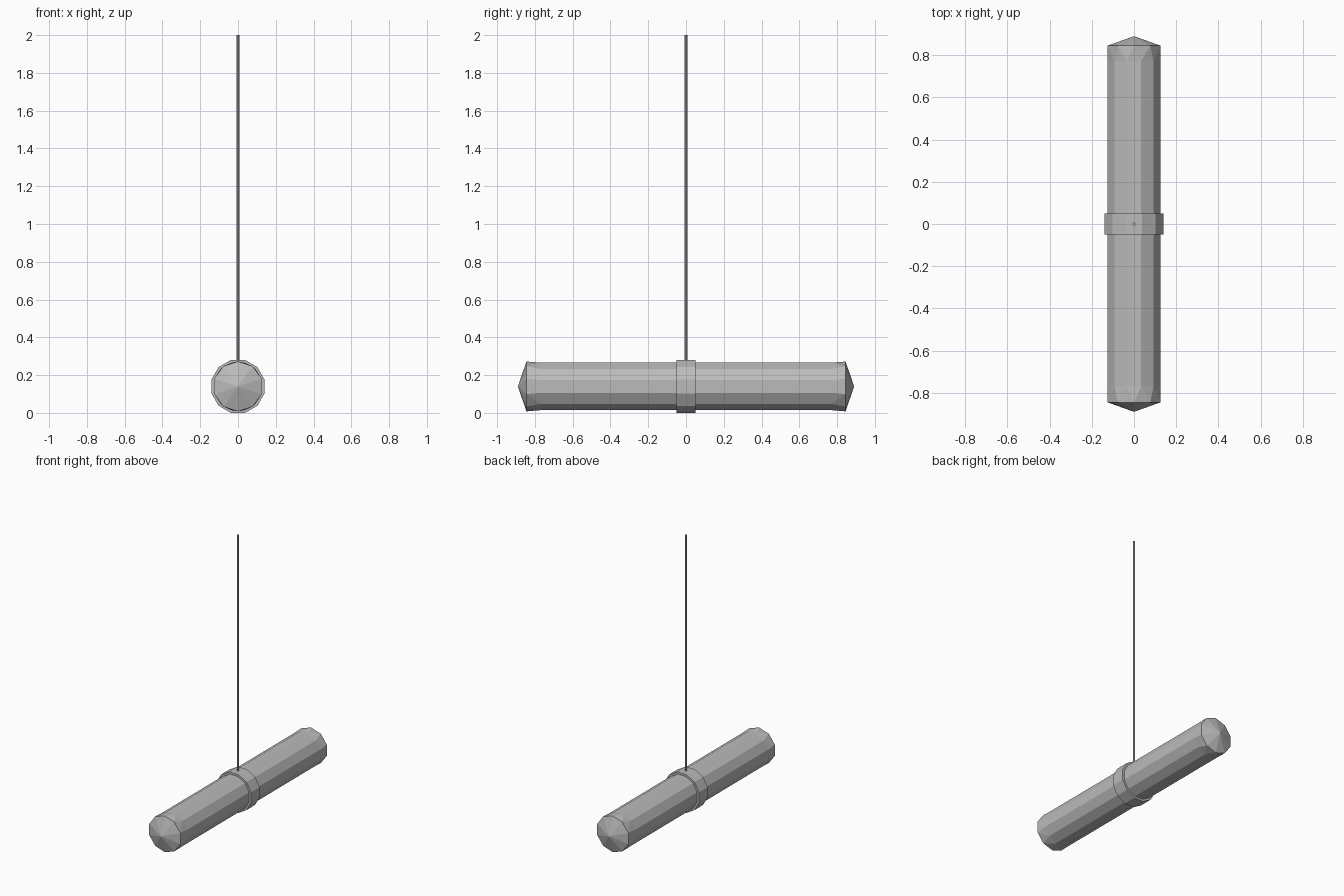
import bpy
import bmesh
from math import sin, cos, pi
from mathutils import Vector, Matrix

cube = bpy.data.objects.get("Cube")
if cube:
    bpy.data.objects.remove(cube, do_unlink=True)

AXIS_Z = 0.14      # height of the log's centre line
BODY_END = 0.77    # where the flared ends begin
RIM = 0.845
TIP = 0.89

grey = bpy.data.materials.new("plain grey")
grey.use_nodes = True
colour = (0.5, 0.5, 0.5, 1)
grey.diffuse_color = colour
grey.node_tree.nodes["Principled BSDF"].inputs["Base Color"].default_value = colour


def finish(name, bm):
    bmesh.ops.recalc_face_normals(bm, faces=bm.faces)
    mesh = bpy.data.meshes.new(name)
    bm.to_mesh(mesh)
    bm.free()
    mesh.materials.append(grey)
    obj = bpy.data.objects.new(name, mesh)
    bpy.context.collection.objects.link(obj)
    return obj


def ring(sides, radius, y, turn=0.0):
    """Points of a polygon around the log's axis, the first at the top."""
    angles = [2 * pi * (i + turn) / sides for i in range(sides)]
    return [Vector((radius * sin(a), y, AXIS_Z + radius * cos(a))) for a in angles]


def prism(name, sides, radius, half_length, turn, caps):
    bm = bmesh.new()
    a, b = [[bm.verts.new(p) for p in ring(sides, radius, y, turn)]
            for y in (-half_length, half_length)]
    for i in range(sides):
        j = (i + 1) % sides
        bm.faces.new((a[i], a[j], b[j], b[i]))
    if caps:
        bm.faces.new(a)
        bm.faces.new(b)
    return finish(name, bm)


# Log body and the wider band round its middle
prism("log_body", 12, 0.13, BODY_END, 0.5, False)
prism("middle_band", 12, 0.145, 0.05, 0.5, True)

# Flared ends with shallow pointed caps
for name, side in (("front_end", -1), ("back_end", 1)):
    bm = bmesh.new()
    points = ring(12, 0.13, side * BODY_END, 0.5) + ring(10, 0.132, side * RIM)
    points.append(Vector((0, side * TIP, AXIS_Z)))
    for p in points:
        bm.verts.new(p)
    bmesh.ops.convex_hull(bm, input=bm.verts)
    inner = [f for f in bm.faces
             if all(abs(v.co.y) < BODY_END + 0.001 for v in f.verts)]
    bmesh.ops.delete(bm, geom=inner, context="FACES")
    finish(name, bm)

# Hanging rope
bottom, top = 0.27, 2.0
bm = bmesh.new()
bmesh.ops.create_cone(bm, cap_ends=True, segments=8, radius1=0.008, radius2=0.008,
                      depth=top - bottom,
                      matrix=Matrix.Translation((0, 0, (top + bottom) / 2)))
finish("rope", bm)
